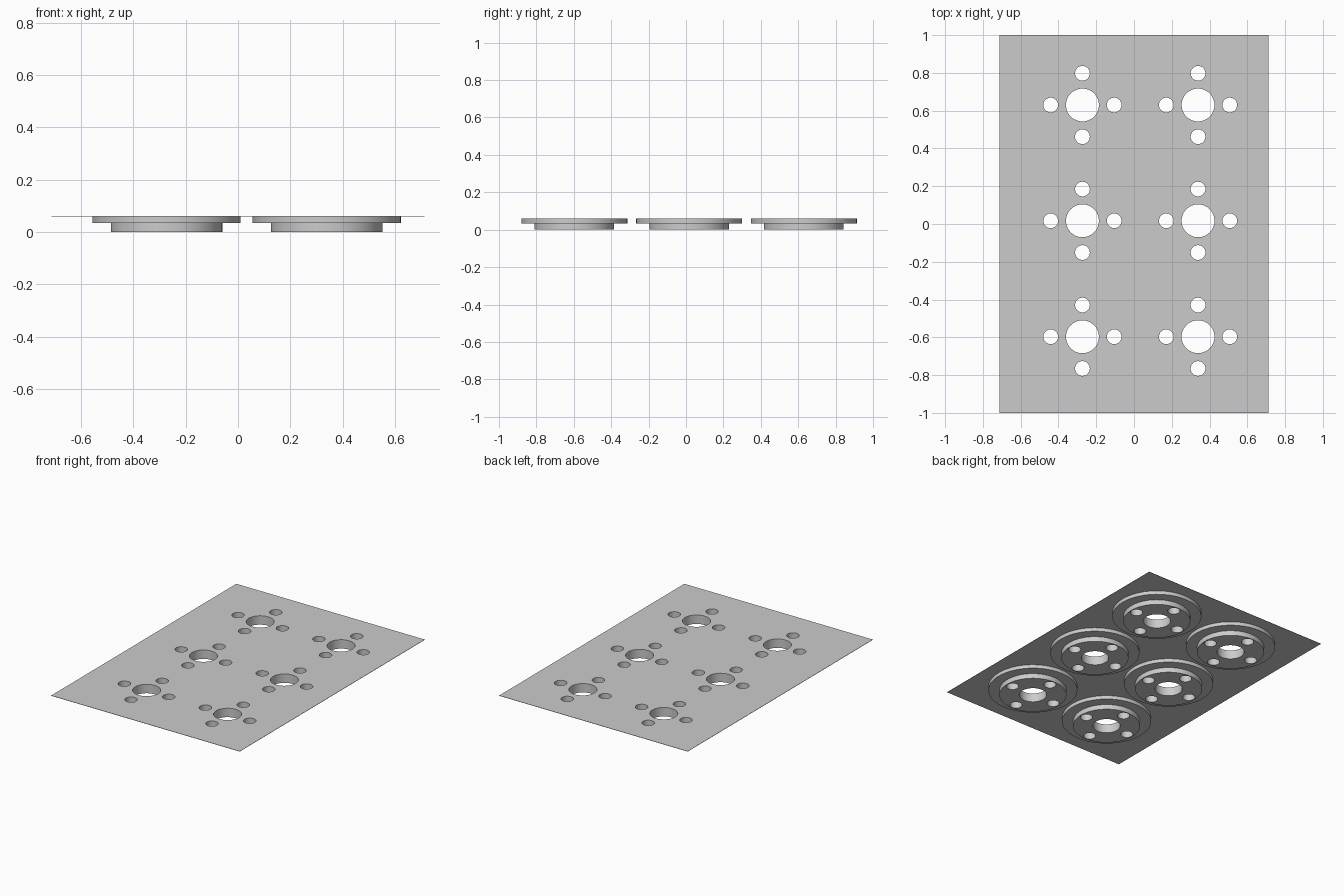
import bpy, bmesh
from math import cos, sin, tau, radians

cube = bpy.data.objects.get("Cube")
if cube:
    bpy.data.objects.remove(cube, do_unlink=True)

# One plain grey for every part
GREY = (0.6, 0.6, 0.6, 1.0)
mat = bpy.data.materials.new("plain grey")
mat.use_nodes = True
mat.diffuse_color = GREY
mat.node_tree.nodes["Principled BSDF"].inputs["Base Color"].default_value = GREY

# Layout
COLUMNS = {"right": -0.273, "left": 0.339}
ROWS = {"front": -0.597, "middle": 0.017, "back": 0.63}
HALF_WIDTH, HALF_LENGTH = 0.713, 1.0
SHEET_TOP, SHEET_BOTTOM, STEP = 0.061, 0.059, 0.034
FLANGE_RADIUS, HUB_RADIUS = 0.283, 0.213
BORE_RADIUS, BOLT_RADIUS, BOLT_OFFSET = 0.087, 0.039, 0.168


def circle(x, y, radius, sides):
    return [(x + radius * cos(tau * i / sides), y + radius * sin(tau * i / sides))
            for i in range(sides)]


def hole_pattern(x, y):
    """Central bore with four bolt holes around it."""
    bolts = [circle(x + BOLT_OFFSET * dx, y + BOLT_OFFSET * dy, BOLT_RADIUS, 32)
             for dx, dy in ((1, 0), (0, 1), (-1, 0), (0, -1))]
    return [circle(x, y, BORE_RADIUS, 48)] + bolts


def plate(name, outline, holes, bottom, top):
    """Solid plate from an outline with holes punched straight through."""
    bm = bmesh.new()
    for loop in [outline] + holes:
        verts = [bm.verts.new((x, y, bottom)) for x, y in loop]
        for a, b in zip(verts, verts[1:] + verts[:1]):
            bm.edges.new((a, b))
    bmesh.ops.triangle_fill(bm, use_beauty=True, edges=bm.edges[:], normal=(0, 0, 1))
    raised = bmesh.ops.extrude_face_region(bm, geom=bm.faces[:], use_keep_orig=True)
    bmesh.ops.translate(bm, vec=(0, 0, top - bottom),
                        verts=[g for g in raised["geom"] if isinstance(g, bmesh.types.BMVert)])
    bmesh.ops.recalc_face_normals(bm, faces=bm.faces[:])
    mesh = bpy.data.meshes.new(name)
    bm.to_mesh(mesh)
    bm.free()
    mesh.materials.append(mat)
    obj = bpy.data.objects.new(name, mesh)
    bpy.context.collection.objects.link(obj)
    bpy.ops.object.select_all(action='DESELECT')
    obj.select_set(True)
    bpy.context.view_layer.objects.active = obj
    bpy.ops.object.shade_smooth_by_angle(angle=radians(30))
    return obj


# Stepped flange and hub under each hole pattern
all_holes = []
for side, x in COLUMNS.items():
    for row, y in ROWS.items():
        holes = hole_pattern(x, y)
        all_holes += holes
        plate(f"{row}_{side}_flange", circle(x, y, FLANGE_RADIUS, 96), holes, STEP, SHEET_BOTTOM)
        plate(f"{row}_{side}_hub", circle(x, y, HUB_RADIUS, 96), holes, 0, STEP)

# Thin cover sheet with every hole punched through
corners = [(sx * HALF_WIDTH, sy * HALF_LENGTH) for sx, sy in ((-1, -1), (1, -1), (1, 1), (-1, 1))]
plate("cover_sheet", corners, all_holes, SHEET_BOTTOM, SHEET_TOP)
